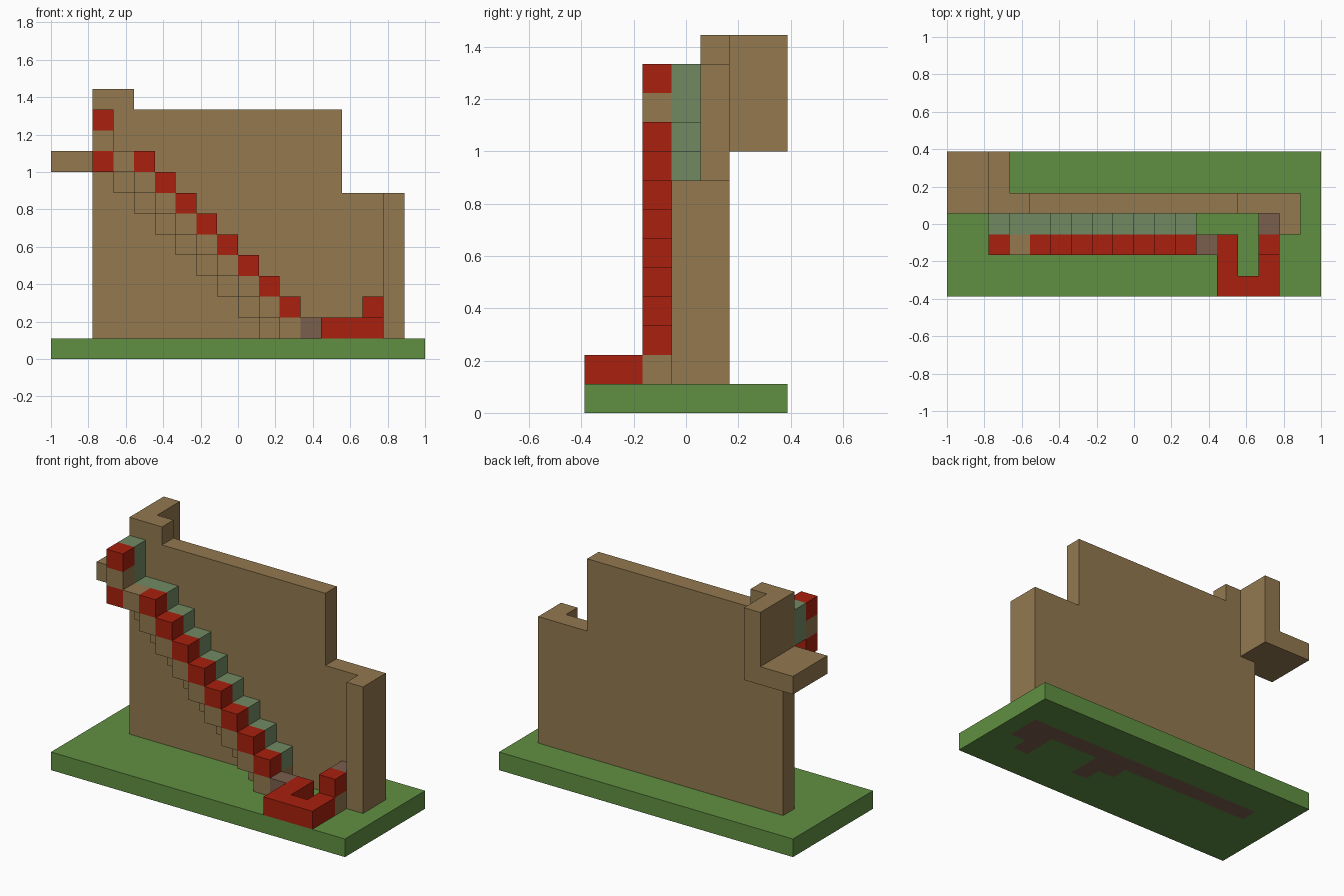
import bpy, bmesh
from mathutils import Vector

if "Cube" in bpy.data.objects:
    bpy.data.objects.remove(bpy.data.objects["Cube"])

U = 1 / 9            # size of one block
ORIGIN = Vector((0, -3.5, 0))


def material(name, rgb):
    m = bpy.data.materials.new(name)
    m.use_nodes = True
    linear = [((c / 255 + 0.055) / 1.055) ** 2.4 for c in rgb] + [1]
    m.diffuse_color = linear
    m.node_tree.nodes["Principled BSDF"].inputs["Base Color"].default_value = linear
    return m


grass = material("grass_green", (97, 144, 66))
plank = material("plank_brown", (147, 121, 79))
red = material("wire_red", (168, 32, 14))
sage = material("sage_green", (113, 138, 98))
dirt = material("dirt_brown", (122, 94, 77))


def finish(name, bm, *mats):
    for v in bm.verts:
        v.co = (v.co + ORIGIN) * U
    bmesh.ops.recalc_face_normals(bm, faces=bm.faces)
    mesh = bpy.data.meshes.new(name)
    bm.to_mesh(mesh)
    bm.free()
    for m in mats:
        mesh.materials.append(m)
    obj = bpy.data.objects.new(name, mesh)
    bpy.context.collection.objects.link(obj)
    return obj


def prism(name, points, offset, mat):
    """Extrude an outline, all in block units."""
    bm = bmesh.new()
    face = bm.faces.new([bm.verts.new(p) for p in points])
    top = bmesh.ops.extrude_face_region(bm, geom=[face])["geom"]
    bmesh.ops.translate(bm, vec=offset,
                        verts=[g for g in top if isinstance(g, bmesh.types.BMVert)])
    return finish(name, bm, mat)


def box(name, low, size, mat):
    x, y, z = low
    w, d, h = size
    outline = [(x, y, z), (x + w, y, z), (x + w, y + d, z), (x, y + d, z)]
    return prism(name, outline, (0, 0, h), mat)


# Ground slab, with bare dirt on its underside below the standing blocks
footprints = [(-7, 8, 4, 5), (7, 8, 3, 4), (6, 7, 2, 4), (2, 3, 2, 4), (1, 2, 3, 4)]
bm = bmesh.new()
bmesh.ops.create_grid(bm, x_segments=18, y_segments=7, size=1)
for v in bm.verts:
    v.co = (v.co.x * 9, v.co.y * 3.5 + 3.5, 0)
top = bmesh.ops.extrude_face_region(bm, geom=bm.faces[:], use_keep_orig=True)["geom"]
bmesh.ops.translate(bm, vec=(0, 0, 1),
                    verts=[g for g in top if isinstance(g, bmesh.types.BMVert)])
for f in bm.faces:
    c = f.calc_center_median()
    if c.z < 0.1 and any(a < c.x < b and d < c.y < e for a, b, d, e in footprints):
        f.material_index = 1
finish("ground_slab", bm, grass, dirt)

# Stepped wall, end pillar and the ledge behind
wall = [(-7, 1), (8, 1), (8, 8), (5, 8), (5, 12), (-5, 12), (-5, 13), (-7, 13)]
prism("wall", [(x, 4, z) for x, z in wall], (0, 1, 0), plank)
box("end_pillar", (7, 3, 1), (1, 1, 7), plank)
box("side_ledge", (-9, 4, 9), (2, 3, 1), plank)
box("back_return", (-7, 5, 9), (1, 2, 4), plank)

# Staircase: red step on a support, with a green block and its supports behind
for i in range(8):
    x, z = 2 - i, 2 + i
    box(f"step_{i}", (x, 2, z), (1, 1, 1), red)
    box(f"step_support_{i}", (x, 2, z - 1), (1, 1, 1), plank)
    box(f"inner_step_{i}", (x, 3, z), (1, 1, 1), sage)
    base = max(z - 2, 1)
    box(f"inner_support_{i}", (x, 3, base), (1, 1, z - base), plank)

# Upper landing and stacked tower
box("landing", (-6, 2, 9), (1, 1, 1), plank)
box("inner_landing", (-6, 3, 9), (1, 1, 1), sage)
box("inner_landing_support", (-6, 3, 8), (1, 1, 1), plank)
for level, mat in enumerate((red, plank, red)):
    box(f"tower_{level}", (-7, 2, 9 + level), (1, 1, 1), mat)
box("inner_tower", (-7, 3, 10), (1, 1, 2), sage)

# Ground loop and the blocks at its two ends
loop = [(4, 0), (7, 0), (7, 2), (6, 2), (6, 1), (5, 1), (5, 3), (4, 3)]
prism("ground_loop", [(x, y, 1) for x, y in loop], (0, 0, 1), red)
box("loop_start", (3, 2, 1), (1, 1, 1), dirt)
box("loop_end_support", (6, 2, 1), (1, 2, 1), plank)
box("loop_end_step", (6, 2, 2), (1, 1, 1), red)
box("loop_end_block", (6, 3, 2), (1, 1, 1), dirt)
